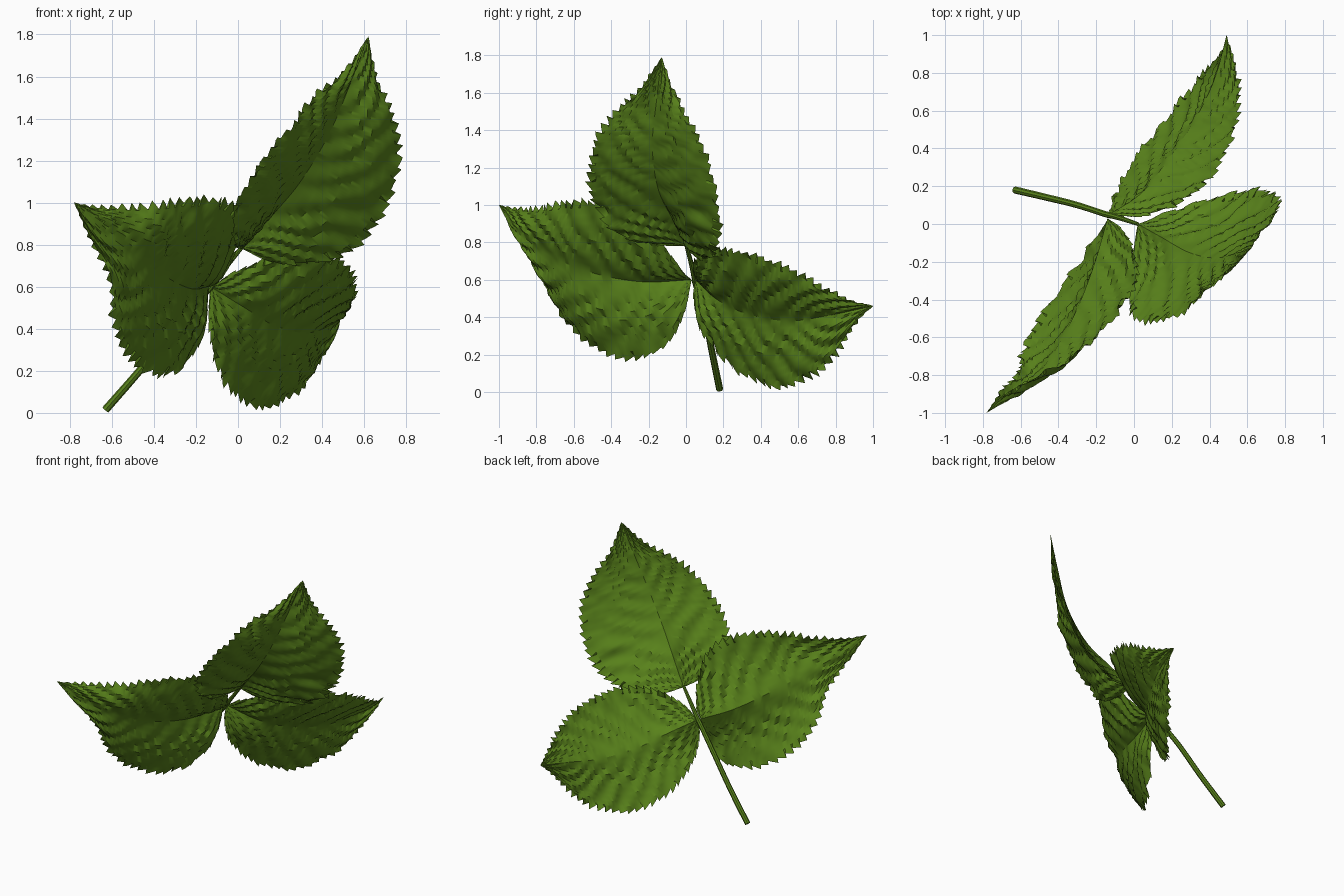
import bpy, math
from mathutils import Vector, noise

cube = bpy.data.objects.get("Cube")
if cube:
    bpy.data.objects.remove(cube, do_unlink=True)

green = bpy.data.materials.new("leaf green")
green.use_nodes = True
colour = (0.1, 0.225, 0.011, 1)
green.diffuse_color = colour
bsdf = next(n for n in green.node_tree.nodes if n.type == 'BSDF_PRINCIPLED')
bsdf.inputs["Base Color"].default_value = colour
bsdf.inputs["Roughness"].default_value = 0.6

TEETH, VEINS, COLS = 30, 9, 10
ROWS = TEETH * 4
UPPER = Vector((0.64, -0.55, -0.53))     # side the leaves open towards


def spline(points):
    """Evenly spaced samples along a smooth curve through the points."""
    p = [Vector(q) for q in points]
    p = [2 * p[0] - p[1]] + p + [2 * p[-1] - p[-2]]
    dense = []
    for a, b, c, d in zip(p, p[1:], p[2:], p[3:]):
        for i in range(20):
            t = i / 20
            dense.append(0.5 * (2 * b + (c - a) * t + (2 * a - 5 * b + 4 * c - d) * t * t
                                + (3 * b - a - 3 * c + d) * t ** 3))
    dense.append(p[-2])
    length = [0]
    for a, b in zip(dense, dense[1:]):
        length.append(length[-1] + (b - a).length)
    out, k = [], 0
    for i in range(ROWS + 1):
        s = length[-1] * i / ROWS
        while k < len(dense) - 2 and length[k + 1] < s:
            k += 1
        f = (s - length[k]) / max(length[k + 1] - length[k], 1e-9)
        out.append(dense[k].lerp(dense[k + 1], min(f, 1)))
    return out


def finish(name, verts, faces):
    mesh = bpy.data.meshes.new(name)
    mesh.from_pydata(verts, [], faces)
    mesh.materials.append(green)
    obj = bpy.data.objects.new(name, mesh)
    bpy.context.collection.objects.link(obj)
    bpy.ops.object.select_all(action='DESELECT')
    obj.select_set(True)
    bpy.context.view_layer.objects.active = obj
    bpy.ops.object.shade_smooth_by_angle(angle=math.radians(30))


def leaf(name, bulge, left, middle, right):
    """Folded blade between two edges and a midrib, with puffed veins and teeth."""
    mid = spline(middle)
    edges = {-1: spline([middle[0]] + left + [middle[-1]]),
             1: spline([middle[0]] + right + [middle[-1]])}
    verts = []
    for i in range(ROWS + 1):
        u = i / ROWS
        fade = min(1, 6 * u, 6 * (1 - u))
        along = mid[min(i + 1, ROWS)] - mid[max(i - 1, 0)]
        for j in range(-COLS, COLS + 1):
            side, v = (1 if j > 0 else -1), abs(j) / COLS
            across = edges[side][i] - mid[i]
            normal = along.cross(across)
            if normal.length < 1e-7:
                normal = UPPER.copy()
            normal.normalize()
            if normal.dot(UPPER) < 0:
                normal.negate()
            pos = mid[i] + across * v
            # quilted puffs between forward-sweeping side veins
            wobble = 0.45 * noise.noise(pos * 5)
            puff = abs(math.sin(math.pi * (VEINS * (u - 0.32 * v) + wobble) + side * 0.4))
            lift = 0.028 * (puff - 0.6) * min(1, 4 * v) * (1 - 0.3 * v)
            lift += bulge * math.sin(math.pi * v)
            lift += (0.014 * noise.noise(pos * 6) + 0.01 * noise.noise(pos * 17)) * v
            pos += normal * lift * fade
            # uneven saw teeth leaning towards the tip
            if abs(j) == COLS and 0 < i < ROWS:
                size = 1 + 0.8 * noise.noise(Vector((i // 4 * 0.7, side * 3.3, bulge * 50)))
                saw = ((i % 4) / 3 - 0.5) * size * fade
                pos += (across.normalized() * 0.032 + along.normalized() * 0.018) * saw
            verts.append(pos)
    w = 2 * COLS + 1
    faces = [(r * w + c, r * w + c + 1, (r + 1) * w + c + 1, (r + 1) * w + c)
             for r in range(ROWS) for c in range(w - 1)]
    finish(name, verts, faces)


def stalk(name, points, r0, r1, sides=8):
    """Tapered round stalk along a smooth path, with closed ends."""
    path = spline(points)[::8]
    verts, last = [], len(path) - 1
    for i, p in enumerate(path):
        d = path[min(i + 1, last)] - path[max(i - 1, 0)]
        a = d.cross(Vector((0, 1, 0))).normalized()
        b = d.cross(a).normalized()
        r = r0 + (r1 - r0) * i / last
        for k in range(sides):
            t = 2 * math.pi * k / sides
            verts.append(p + (a * math.cos(t) + b * math.sin(t)) * r)
    faces = [(i * sides + k, i * sides + (k + 1) % sides,
              (i + 1) * sides + (k + 1) % sides, (i + 1) * sides + k)
             for i in range(last) for k in range(sides)]
    faces += [tuple(range(sides))[::-1], tuple(last * sides + k for k in range(sides))]
    finish(name, verts, faces)


# Top leaf
leaf("top_leaf", 0.016,
     [(-.01, -.18, .79), (-.02, -.36, .84), (-.02, -.46, .95), (.06, -.52, 1.12),
      (.23, -.48, 1.35), (.36, -.38, 1.5), (.5, -.25, 1.62)],
     [(.02, 0, .78), (.145, -.07, .92), (.29, -.15, 1.09), (.43, -.18, 1.32),
      (.54, -.155, 1.58), (.62, -.13, 1.79)],
     [(.2, .07, .71), (.5, .16, .75), (.68, .18, .93), (.77, .13, 1.2),
      (.74, .05, 1.4), (.66, -.06, 1.6)])

# Front leaf
leaf("front_leaf", 0.026,
     [(-.16, -.01, .42), (-.22, -.1, .26), (-.34, -.26, .18), (-.44, -.42, .2),
      (-.54, -.56, .29), (-.6, -.68, .44), (-.61, -.78, .63), (-.7, -.88, .82)],
     [(-.14, .03, .6), (-.22, -.24, .59), (-.33, -.51, .64), (-.475, -.75, .74),
      (-.64, -.9, .865), (-.78, -1, 1)],
     [(-.06, -.03, .66), (0, -.15, .82), (0, -.33, .97), (-.14, -.53, 1.02),
      (-.33, -.71, 1), (-.49, -.79, .98), (-.67, -.9, .98)])

# Back leaf
leaf("back_leaf", 0.015,
     [(-.14, .04, .5), (-.13, .07, .35), (-.1, .16, .22), (-.04, .28, .11),
      (.08, .46, .03), (.2, .6, .05), (.33, .76, .15), (.46, .91, .37)],
     [(-.13, .05, .6), (.04, .165, .495), (.165, .32, .42), (.315, .54, .38),
      (.425, .765, .41), (.49, 1, .46)],
     [(0, .04, .68), (.2, .09, .75), (.37, .2, .76), (.48, .36, .73),
      (.55, .55, .66), (.56, .7, .58), (.53, .86, .5)])

# Main stem and the short stalk of the top leaf
stalk("stem", [(-.63, .18, .015), (-.46, .14, .21), (-.3, .1, .41), (-.13, .045, .6)], .019, .016)
stalk("top_leaf_stalk", [(-.14, .05, .59), (-.07, .03, .68), (.02, 0, .79)], .016, .01)
